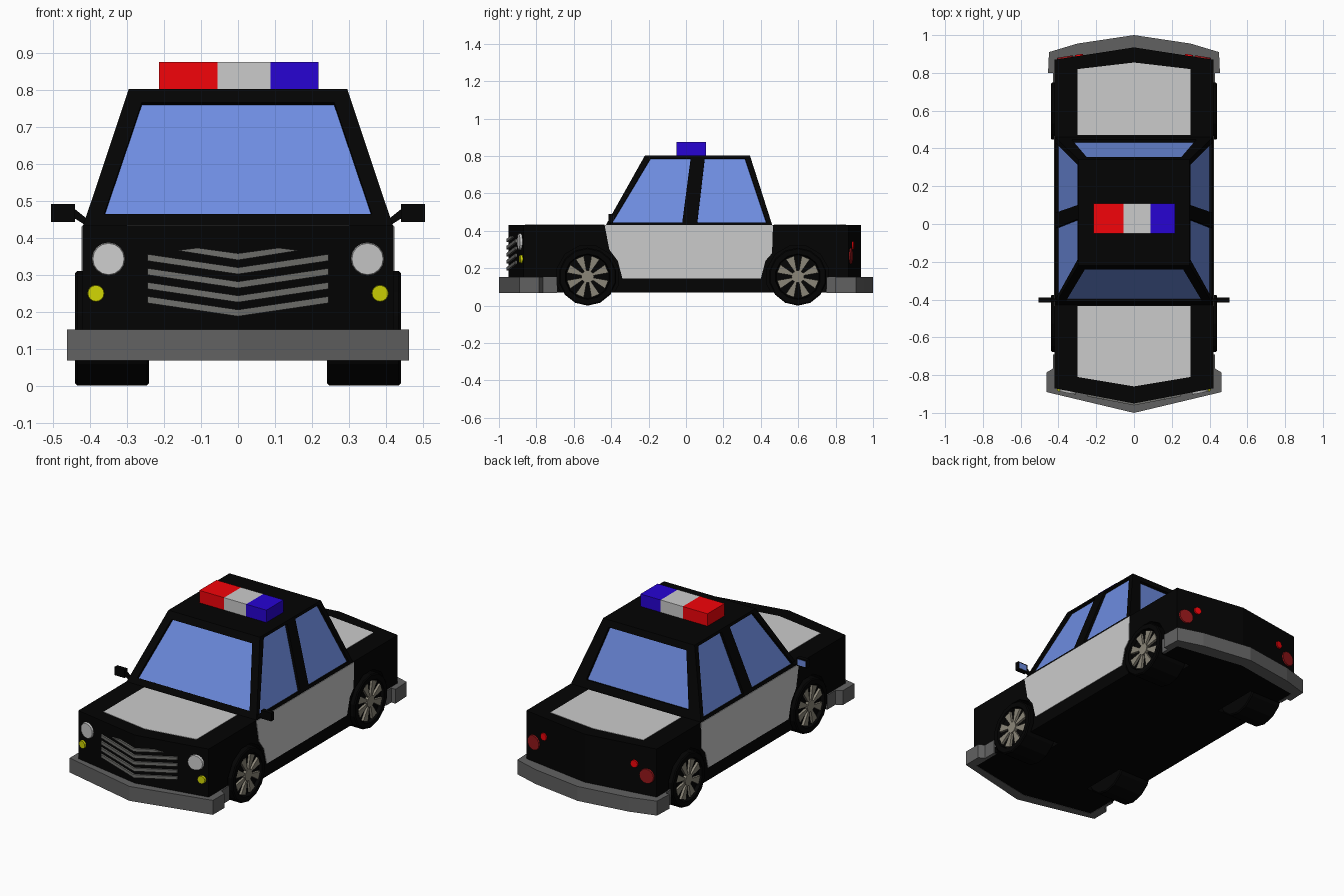
import bpy, bmesh, math
from mathutils import Vector

if "Cube" in bpy.data.objects:
    bpy.data.objects.remove(bpy.data.objects["Cube"])


def material(name, r, g, b):
    m = bpy.data.materials.new(name)
    m.diffuse_color = (r, g, b, 1)
    m.use_nodes = True
    m.node_tree.nodes["Principled BSDF"].inputs["Base Color"].default_value = m.diffuse_color
    return m


BLACK = material("black_paint", 0.001, 0.001, 0.001)
TYRE = material("tyre_black", 0.001, 0.001, 0.001)
GLASS = material("blue_glass", 0.155, 0.265, 0.75)
STEEL = material("bumper_grey", 0.12, 0.12, 0.12)
SLAT = material("grille_grey", 0.16, 0.16, 0.15)
RIM = material("rim_metal", 0.26, 0.24, 0.19)
RED = material("red_lamp", 0.9, 0.001, 0.003)
BLUE = material("blue_lamp", 0.02, 0.001, 0.65)
YELLOW = material("yellow_lamp", 0.63, 0.66, 0.001)
DARK_RED = material("tail_red", 0.3, 0.008, 0.01)


def mesh(name, verts, faces, mat=None):
    bm = bmesh.new()
    vs = [bm.verts.new(v) for v in verts]
    for f in faces:
        bm.faces.new([vs[i] for i in f])
    bmesh.ops.recalc_face_normals(bm, faces=bm.faces)
    me = bpy.data.meshes.new(name)
    bm.to_mesh(me)
    bm.free()
    ob = bpy.data.objects.new(name, me)
    bpy.context.collection.objects.link(ob)
    if mat:
        me.materials.append(mat)
    return ob


def loft(name, *loops, mat=None):
    """Closed solid through matching point loops."""
    n = len(loops[0])
    faces = [range(n), range(n * (len(loops) - 1), n * len(loops))]
    for k in range(0, n * (len(loops) - 1), n):
        faces += [(k + i, k + (i + 1) % n, k + n + (i + 1) % n, k + n + i) for i in range(n)]
    return mesh(name, [p for loop in loops for p in loop], faces, mat)


def prism_z(name, pts, z0, z1, mat=None):
    return loft(name, [(x, y, z0) for x, y in pts], [(x, y, z1) for x, y in pts], mat=mat)


def prism_x(name, pts, x0, x1, mat=None):
    return loft(name, [(x0, y, z) for y, z in pts], [(x1, y, z) for y, z in pts], mat=mat)


def box(name, x0, x1, y0, y1, z0, z1, mat=None):
    return prism_z(name, [(x0, y0), (x1, y0), (x1, y1), (x0, y1)], z0, z1, mat)


def carve(target, cutter):
    cutter.hide_render = True
    cutter.display_type = 'WIRE'
    mod = target.modifiers.new("carve", 'BOOLEAN')
    mod.operation = 'DIFFERENCE'
    mod.solver = 'EXACT'
    mod.object = cutter


def ring(cy, cz, r, n, turn=0.0):
    return [(cy + r * math.cos(turn + 2 * math.pi * i / n),
             cz + r * math.sin(turn + 2 * math.pi * i / n)) for i in range(n)]


def mirrored(half):
    """Complete an outline running from the centre line to the right."""
    return [(-x, y) for x, y in reversed(half[1:])] + half


SIDES = (("right", 1), ("left", -1))
WHEELS = {"front": -0.526, "rear": 0.598}
AXLE = 0.155

# Lower body with wheel arches
body = prism_z("body", [(0, -0.95), (0.42, -0.87), (0.42, 0.87), (0, 0.935), (-0.42, 0.87), (-0.42, -0.87)],
               0.07, 0.432, BLACK)
for end, y in WHEELS.items():
    for side, s in SIDES:
        carve(body, prism_x(f"{end}_{side}_arch_cutter", ring(y, AXLE, 0.17, 12, math.pi / 12),
                            s * 0.22, s * 0.6, BLACK))

# Hood and trunk panels
prism_z("hood_panel", [(-0.3, -0.435), (-0.3, -0.81), (0, -0.86), (0.3, -0.81), (0.3, -0.435)], 0.425, 0.434)
prism_z("trunk_panel", [(-0.3, 0.47), (-0.3, 0.82), (0, 0.855), (0.3, 0.82), (0.3, 0.47)], 0.425, 0.434)

# Cabin
Z0, Z1 = 0.428, 0.802


def level(z):
    return (z - Z0) / (Z1 - Z0)


def side_x(z):
    return 0.42 - 0.125 * level(z)


def front_y(z):
    return -0.43 + 0.21 * level(z)


def rear_y(z):
    return 0.462 - 0.12 * level(z)


def cabin_loop(z):
    x, f, r = side_x(z), front_y(z), rear_y(z)
    return [(-x, f, z), (x, f, z), (x, r, z), (-x, r, z)]


cabin = loft("cabin", cabin_loop(Z0), cabin_loop(Z1), mat=BLACK)


def window(name, pts, depth=0.016):
    """Cut a shallow recess in the cabin and lay the glass at its bottom."""
    p = [Vector(q) for q in pts]
    n = (p[1] - p[0]).cross(p[2] - p[0]).normalized()
    if n.dot(p[0] - Vector((0, 0, 0.5))) < 0:
        n = -n
    carve(cabin, loft(name + "_cutter", [q + n * 0.02 for q in p], [q - n * depth for q in p], mat=BLACK))
    mesh(name, [q - n * (depth - 0.001) for q in p], [range(4)], GLASS)


def end_window(name, y_at, zb, xb, zt, xt):
    window(name, [(-xb, y_at(zb), zb), (xb, y_at(zb), zb), (xt, y_at(zt), zt), (-xt, y_at(zt), zt)])


# Windows
end_window("windshield", front_y, 0.463, 0.362, 0.765, 0.26)
end_window("rear_window", rear_y, 0.475, 0.33, 0.765, 0.25)
for side, s in SIDES:
    for name, outline in (("front", [(-0.395, 0.445), (-0.02, 0.445), (0.025, 0.788), (-0.19, 0.788)]),
                          ("rear", [(0.06, 0.445), (0.43, 0.445), (0.315, 0.788), (0.1, 0.788)])):
        window(f"{side}_{name}_window", [(s * side_x(z), y, z) for y, z in outline])

    # Door panel
    prism_x(f"{side}_door_panel",
            [(-0.435, 0.43), (0.465, 0.43), (0.46, 0.28), (0.425, 0.24), (0.4, 0.145),
             (-0.34, 0.145), (-0.365, 0.24), (-0.41, 0.3)], s * 0.41, s * 0.423)

    # Door mirror
    box(f"{side}_mirror", s * 0.44, s * 0.505, -0.415, -0.39, 0.442, 0.49, BLACK)
    box(f"{side}_mirror_glass", s * 0.447, s * 0.498, -0.392, -0.388, 0.449, 0.483, GLASS)
    arm = [(0.395, 0.44), (0.415, 0.435), (0.455, 0.46), (0.445, 0.48)]
    loft(f"{side}_mirror_arm", [(s * x, -0.41, z) for x, z in arm],
         [(s * x, -0.395, z) for x, z in arm], mat=BLACK)

# Bumpers: bands wrapped around the body ends
for name, outer, inner in (
        ("front_bumper", [(0, -1.0), (0.462, -0.89), (0.462, -0.785), (0.428, -0.765), (0.428, -0.69)],
         [(0, -0.94), (0.41, -0.86), (0.41, -0.69)]),
        ("rear_bumper", [(0, 1.0), (0.3, 0.955), (0.45, 0.91), (0.455, 0.80), (0.428, 0.80), (0.428, 0.75)],
         [(0, 0.925), (0.41, 0.86), (0.41, 0.75)])):
    prism_z(name, mirrored(outer) + mirrored(inner)[::-1], 0.068, 0.152, STEEL)

# Roof light bar
box("red_roof_light", -0.214, -0.055, -0.05, 0.108, 0.80, 0.874, RED)
box("middle_roof_light", -0.055, 0.088, -0.05, 0.108, 0.80, 0.874)
box("blue_roof_light", 0.088, 0.218, -0.05, 0.108, 0.80, 0.874, BLUE)


# Lamps follow the angled end faces
def nose_y(x):
    return -0.95 + abs(x) * 0.08 / 0.42


def tail_y(x):
    return 0.935 - abs(x) * 0.065 / 0.42


def lamp(name, x, z, r, face, out, depth, mat=None):
    big, small = ring(x, z, r, 16), ring(x, z, r * 0.9, 16)
    loft(name, [(px, face(px) - out * 0.01, pz) for px, pz in big],
         [(px, face(px) + out * depth, pz) for px, pz in small], mat=mat)


for side, s in SIDES:
    lamp(f"{side}_headlight", s * 0.35, 0.342, 0.047, nose_y, -1, 0.012)
    lamp(f"{side}_turn_light", s * 0.384, 0.249, 0.024, nose_y, -1, 0.012, YELLOW)
    lamp(f"{side}_tail_light", s * 0.365, 0.265, 0.046, tail_y, 1, 0.008, DARK_RED)
    lamp(f"{side}_reverse_light", s * 0.292, 0.322, 0.023, tail_y, 1, 0.008, RED)

    # Grille slats, one half per side, the top one clipped
    for k in range(5):
        z = 0.357 - 0.038 * k
        if k == 0:
            pts = [(0, z), (0.11, z + 0.015), (0.165, z + 0.008), (0, z - 0.018)]
        else:
            pts = [(0, z), (0.245, z + 0.036), (0.245, z + 0.018), (0, z - 0.018)]
        loft(f"{side}_grille_slat_{k + 1}", [(s * x, nose_y(x) + 0.01, q) for x, q in pts],
             [(s * x, nose_y(x) - 0.01, q) for x, q in pts], mat=SLAT)

    # Wheels: dished tyre, hub and eight wedge spokes
    for end, y in WHEELS.items():
        loft(f"{end}_{side}_tyre",
             *[[(s * x, py, pz) for py, pz in ring(y, AXLE, r, 14, math.pi / 14)]
               for x, r in ((0.24, 0.149), (0.246, 0.155), (0.434, 0.155), (0.44, 0.149),
                            (0.44, 0.122), (0.42, 0.117))], mat=TYRE)
        prism_x(f"{end}_{side}_hub", ring(y, AXLE, 0.034, 10), s * 0.415, s * 0.438, RIM)
        for k in range(8):
            a = 2 * math.pi * (k + 0.5) / 8
            wedge = [(y + r * math.cos(a + d), AXLE + r * math.sin(a + d))
                     for r, d in ((0.028, -0.2), (0.113, -0.21), (0.113, 0.21), (0.028, 0.2))]
            prism_x(f"{end}_{side}_spoke_{k + 1}", wedge, s * 0.415, s * 0.434, RIM)
